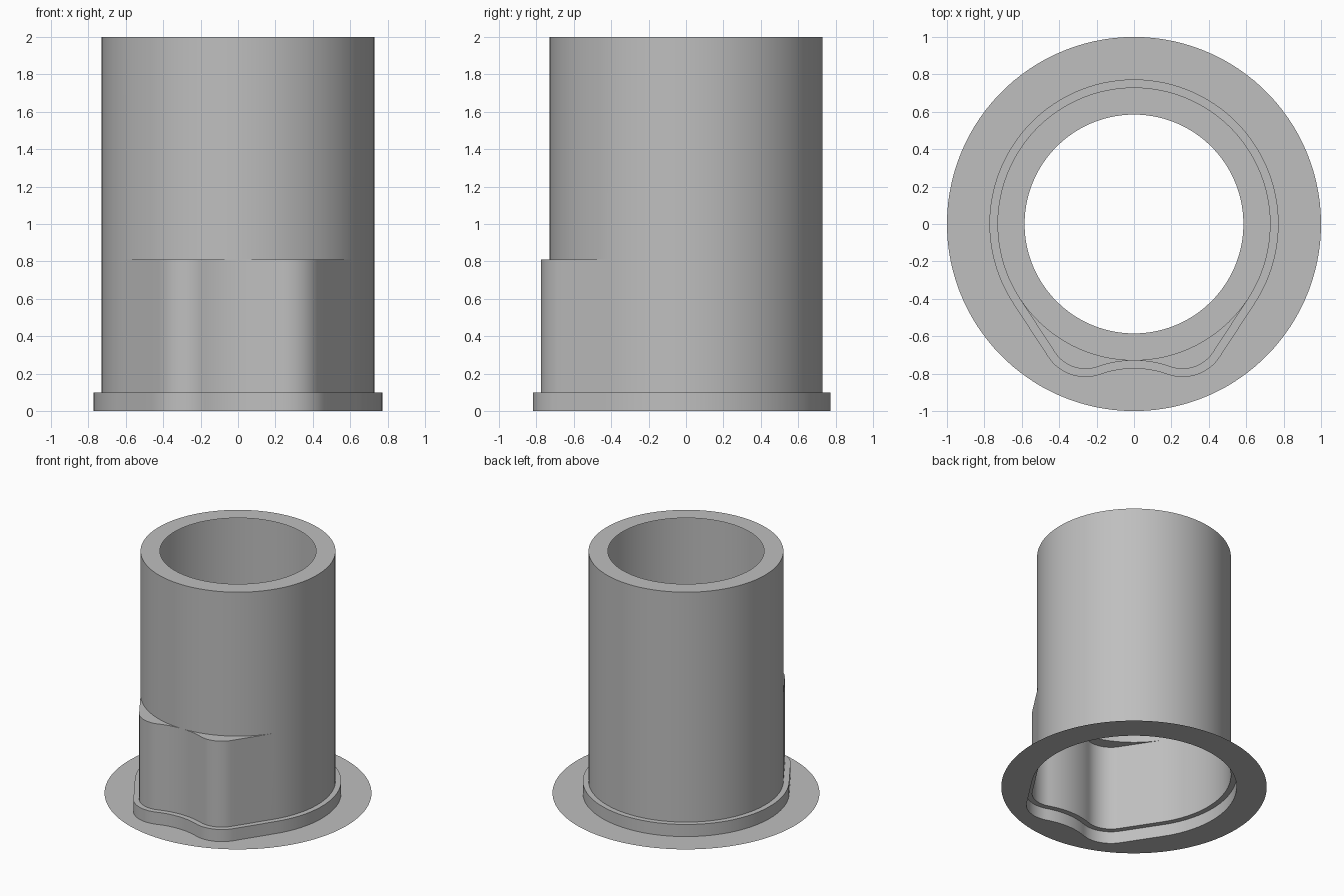
import bpy, bmesh
from math import atan2, acos, hypot, pi, cos, sin

cube = bpy.data.objects.get("Cube")
if cube:
    bpy.data.objects.remove(cube, do_unlink=True)

TUBE_R, STEP, FLANGE_R, HOLE_R = 0.73, 0.043, 1.0, 0.585
STEP_Z, LEDGE_Z, TOP_Z = 0.1, 0.81, 2.0
LOBE_X, LOBE_Y, LOBE_R = 0.26, -0.58, 0.195


def arc(cx, cy, r, start, end, n):
    return [(cx + r * cos(start + (end - start) * i / n),
             cy + r * sin(start + (end - start) * i / n)) for i in range(n + 1)]


def lobed_outline(offset):
    """Round tube outline with two tangent lobes and a valley at the front."""
    rise = LOBE_Y + TUBE_R
    valley_r = (LOBE_X**2 + rise**2 - LOBE_R**2) / (2 * (LOBE_R - rise))
    turn = atan2(rise + valley_r, LOBE_X)
    tangent = atan2(LOBE_Y, LOBE_X) + acos((TUBE_R - LOBE_R) / hypot(LOBE_X, LOBE_Y))
    half = arc(0, -TUBE_R - valley_r, valley_r - offset, pi / 2, turn, 8)
    half += arc(LOBE_X, LOBE_Y, LOBE_R + offset, turn - pi, tangent, 16)[1:]
    # straight flank, divided so the ledge follows the round tube
    (x0, y0), (x1, y1) = half[-1], arc(0, 0, TUBE_R + offset, tangent, pi / 2, 1)[0]
    half += [(x0 + (x1 - x0) * t / 6, y0 + (y1 - y0) * t / 6) for t in range(1, 6)]
    half += arc(0, 0, TUBE_R + offset, tangent, pi / 2, 40)
    return half + [(-x, y) for x, y in half[-2:0:-1]]


def round_outline(outline, r):
    return [(x * r / hypot(x, y), y * r / hypot(x, y)) for x, y in outline]


def shell(name, sections, material):
    """Skin a stack of matching outlines into one open surface."""
    bm = bmesh.new()
    rings = [[bm.verts.new((x, y, z)) for x, y in outline] for outline, z in sections]
    for low, high in zip(rings, rings[1:]):
        for i in range(len(low)):
            j = (i + 1) % len(low)
            bm.faces.new((low[i], low[j], high[j], high[i]))
    bmesh.ops.remove_doubles(bm, verts=bm.verts, dist=0.0005)
    mesh = bpy.data.meshes.new(name)
    bm.to_mesh(mesh)
    bm.free()
    mesh.materials.append(material)
    obj = bpy.data.objects.new(name, mesh)
    bpy.context.collection.objects.link(obj)
    bpy.ops.object.select_all(action='DESELECT')
    obj.select_set(True)
    bpy.context.view_layer.objects.active = obj
    bpy.ops.object.shade_smooth_by_angle(angle=pi / 6)
    return obj


grey = bpy.data.materials.new("plain grey")
grey.use_nodes = True
grey.diffuse_color = (0.52, 0.52, 0.52, 1)
grey.node_tree.nodes["Principled BSDF"].inputs["Base Color"].default_value = grey.diffuse_color

foot, body = lobed_outline(STEP), lobed_outline(0)
tube = round_outline(body, TUBE_R)

# Flat round flange, open inside the foot
shell("base_flange", [(round_outline(foot, FLANGE_R), 0), (foot, 0)], grey)
# Foot wall and its step up to the body
shell("stepped_foot", [(foot, 0), (foot, STEP_Z), (body, STEP_Z)], grey)
# Lobed body, ledge, round tube and top rim
shell("tube_body", [(body, STEP_Z), (body, LEDGE_Z), (tube, LEDGE_Z), (tube, TOP_Z),
                    (round_outline(body, HOLE_R), TOP_Z)], grey)
